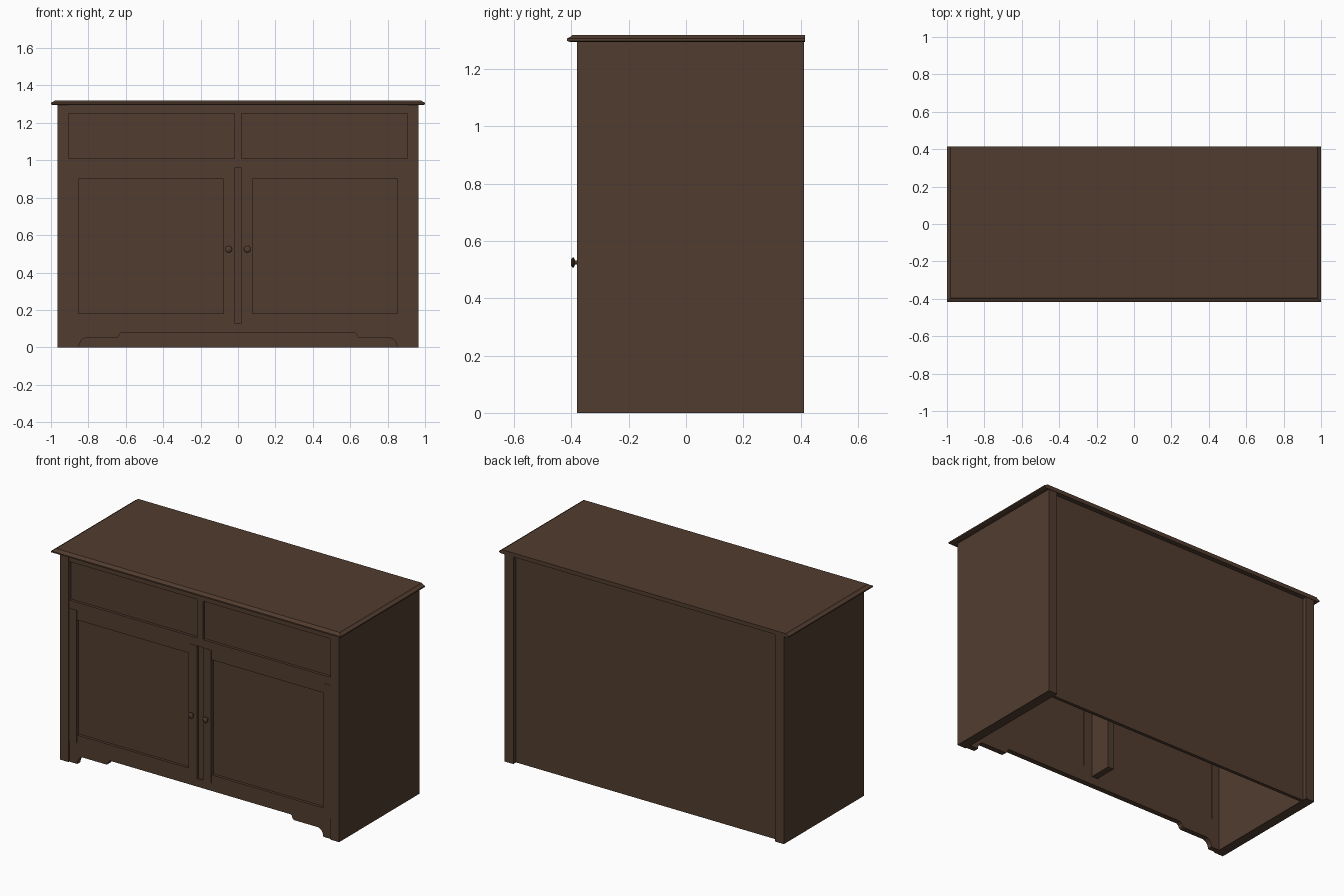
import bpy, bmesh, math

if "Cube" in bpy.data.objects:
    bpy.data.objects.remove(bpy.data.objects["Cube"])

wood = bpy.data.materials.new("dark brown wood")
wood.diffuse_color = (0.083, 0.046, 0.029, 1)
wood.use_nodes = True
wood.node_tree.nodes["Principled BSDF"].inputs["Base Color"].default_value = wood.diffuse_color


def finish(name, bm):
    bmesh.ops.recalc_face_normals(bm, faces=bm.faces)
    me = bpy.data.meshes.new(name)
    bm.to_mesh(me)
    bm.free()
    me.materials.append(wood)
    ob = bpy.data.objects.new(name, me)
    bpy.context.collection.objects.link(ob)
    return ob


def box(name, x0, x1, y0, y1, z0, z1):
    bm = bmesh.new()
    bmesh.ops.create_cube(bm, size=1)
    for v in bm.verts:
        v.co = (x0 if v.co.x < 0 else x1, y0 if v.co.y < 0 else y1, z0 if v.co.z < 0 else z1)
    return finish(name, bm)


def pair(name, x0, x1, *rest):
    box("left_" + name, -x1, -x0, *rest)
    box("right_" + name, x0, x1, *rest)


# Top board: moulded on the front and sides, flat at the back
bm = bmesh.new()
rings = []
for inset, z in [(0.012, 1.295), (0, 1.299), (0, 1.307), (0.014, 1.314), (0.02, 1.32)]:
    x, y = 1 - inset, -0.416 + inset
    rings.append([bm.verts.new(p) for p in
                  [(-x, y, z), (x, y, z), (x, 0.415, z), (-x, 0.415, z)]])
for a, b in zip(rings, rings[1:]):
    for i in range(4):
        j = (i + 1) % 4
        bm.faces.new((a[i], a[j], b[j], b[i]))
bm.faces.new(rings[0])
bm.faces.new(rings[-1])
finish("top_board", bm)

# Carcass: thick sides and recessed back, open underneath
pair("side_panel", 0.905, 0.965, -0.38, 0.412, 0, 1.296)
box("back_panel", -0.905, 0.905, 0.365, 0.385, 0, 1.296)

# Front rails and drawer fronts
box("top_rail", -0.905, 0.905, -0.374, -0.33, 1.25, 1.296)
box("drawer_rail", -0.905, 0.905, -0.374, -0.33, 0.96, 1.01)
box("drawer_divider", -0.02, 0.02, -0.374, -0.33, 1.01, 1.25)
pair("drawer_front", 0.02, 0.905, -0.357, -0.335, 1.01, 1.25)
box("door_divider", -0.02, 0.02, -0.362, -0.2, 0.13, 0.96)

# Framed doors
pair("door_outer_stile", 0.852, 0.905, -0.376, -0.34, 0.13, 0.96)
pair("door_inner_stile", 0.02, 0.078, -0.376, -0.34, 0.13, 0.96)
pair("door_top_rail", 0.078, 0.852, -0.374, -0.34, 0.9, 0.96)
pair("door_bottom_rail", 0.078, 0.852, -0.372, -0.34, 0.13, 0.18)
pair("door_panel", 0.078, 0.852, -0.355, -0.345, 0.18, 0.9)

# Shaped apron
half = [(-0.905, 0.13), (-0.905, 0), (-0.85, 0)]
for i in range(1, 7):
    a = math.radians(15 * i)
    half.append((-0.81 - 0.04 * math.cos(a), 0.05 * math.sin(a)))
half += [(-0.65, 0.05), (-0.641, 0.054), (-0.636, 0.062), (-0.632, 0.073), (-0.622, 0.08)]
outline = half + [(-x, z) for x, z in reversed(half)]
bm = bmesh.new()
face = bm.faces.new([bm.verts.new((x, -0.372, z)) for x, z in outline])
ext = bmesh.ops.extrude_face_region(bm, geom=[face], use_keep_orig=True)
for v in ext["geom"]:
    if isinstance(v, bmesh.types.BMVert):
        v.co.y = -0.34
finish("apron", bm)

# Turned door knobs
profile = [(0.009, -0.374), (0.006, -0.38), (0.007, -0.387), (0.017, -0.392),
           (0.018, -0.396), (0.012, -0.401), (0.0, -0.402)]
for side, cx in (("left", -0.05), ("right", 0.05)):
    bm = bmesh.new()
    vs = [bm.verts.new((cx + r, y, 0.525)) for r, y in profile]
    es = [bm.edges.new(e) for e in zip(vs, vs[1:])]
    bmesh.ops.spin(bm, geom=vs + es, cent=(cx, 0, 0.525), axis=(0, 1, 0),
                   angle=math.tau, steps=20)
    bmesh.ops.remove_doubles(bm, verts=bm.verts, dist=0.0001)
    knob = finish(side + "_door_knob", bm)
    bpy.ops.object.select_all(action='DESELECT')
    knob.select_set(True)
    bpy.context.view_layer.objects.active = knob
    bpy.ops.object.shade_smooth_by_angle(angle=math.radians(40))
